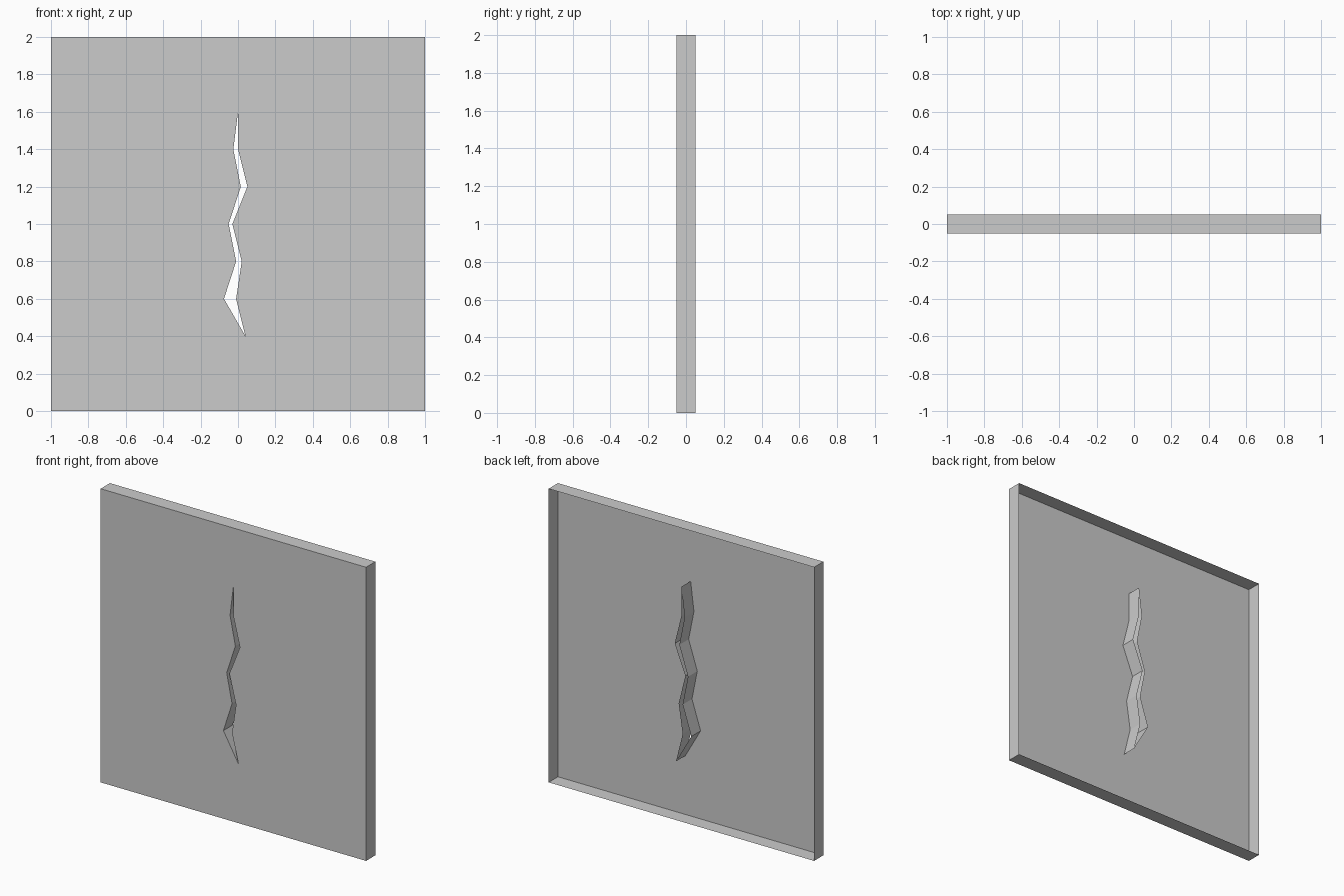
import bpy, bmesh

if "Cube" in bpy.data.objects:
    bpy.data.objects.remove(bpy.data.objects["Cube"])

FRONT, DEPTH = -0.05, 0.1

# outlines as (x, z): square wall and jagged crack
wall = [(-1, 0), (1, 0), (1, 2), (-1, 2)]
right_side = [(0.0, 1.6), (0.0, 1.4), (0.05, 1.2), (-0.03, 1.0), (0.02, 0.8), (-0.01, 0.6)]
left_side = [(0.04, 0.4), (-0.075, 0.6), (-0.01, 0.8), (-0.05, 1.0), (0.015, 1.2), (-0.025, 1.4)]
crack = right_side + left_side

bm = bmesh.new()


def outline(points):
    """Closed loop of edges on the front plane."""
    verts = [bm.verts.new((x, FRONT, z)) for x, z in points]
    return [bm.edges.new((v, verts[(i + 1) % len(verts)])) for i, v in enumerate(verts)]


# front skin with the crack left open
loops = outline(wall) + outline(crack)
bmesh.ops.triangle_fill(bm, use_beauty=True, edges=loops, normal=(0, -1, 0))

# outer rim and crack walls run straight back, the rear stays open
rim = bmesh.ops.extrude_edge_only(bm, edges=[e for e in bm.edges if e.is_boundary])
for v in rim["geom"]:
    if isinstance(v, bmesh.types.BMVert):
        v.co.y += DEPTH

# make the front skin face -y, with the walls following it
bmesh.ops.recalc_face_normals(bm, faces=bm.faces)
bm.normal_update()
front = next(f for f in bm.faces if abs(f.normal.y) > 0.9)
if front.normal.y > 0:
    bmesh.ops.reverse_faces(bm, faces=bm.faces)

mesh = bpy.data.meshes.new("cracked_wall")
bm.to_mesh(mesh)
bm.free()
bpy.context.collection.objects.link(bpy.data.objects.new("cracked_wall", mesh))
